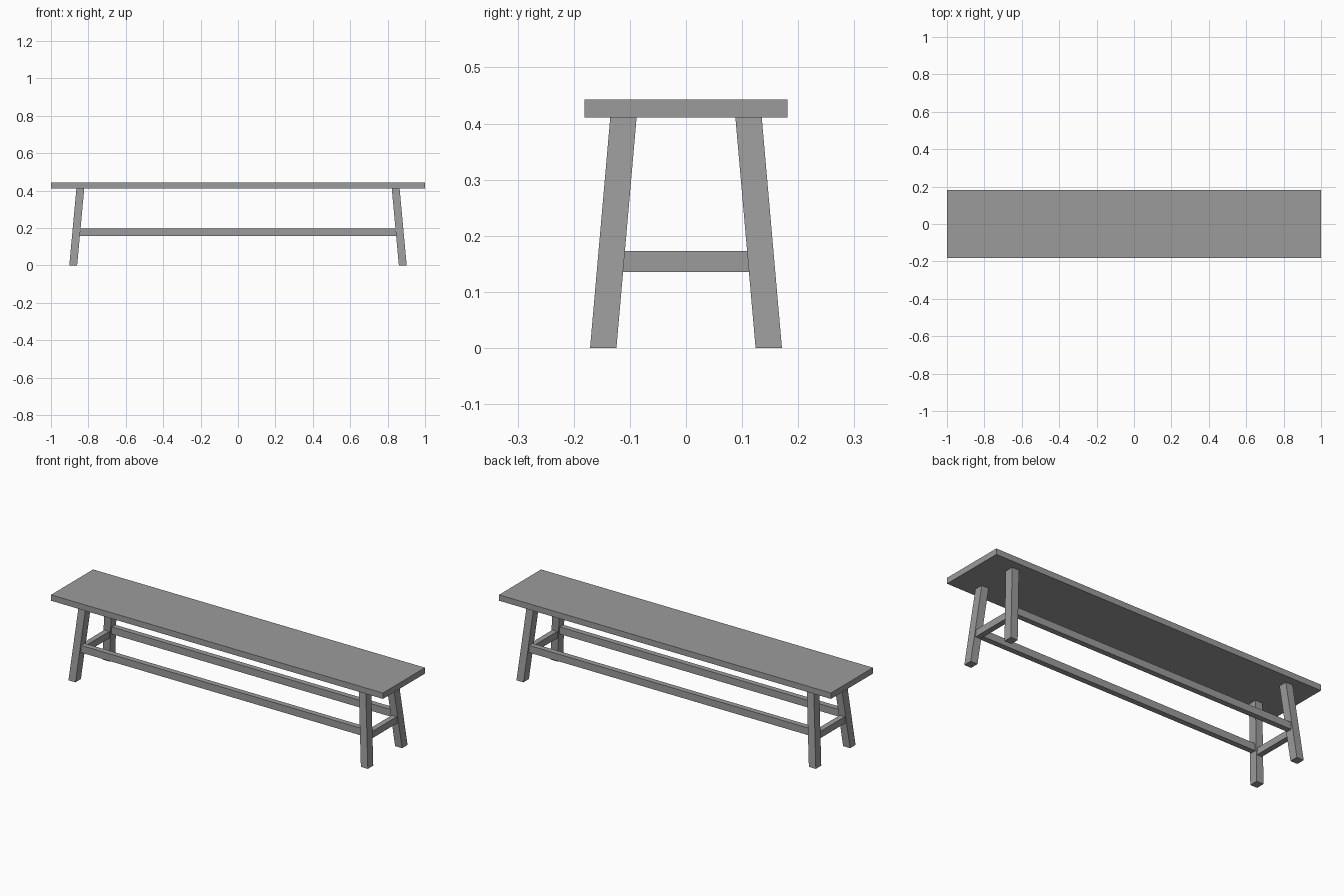
import bpy
import bmesh
from mathutils import Vector

cube = bpy.data.objects.get("Cube")
if cube:
    bpy.data.objects.remove(cube, do_unlink=True)

grey = bpy.data.materials.new("grey wood")
grey.use_nodes = True
colour = (0.33, 0.33, 0.33, 1)
grey.diffuse_color = colour
grey.node_tree.nodes["Principled BSDF"].inputs["Base Color"].default_value = colour

SEAT_BOTTOM, SEAT_TOP = 0.411, 0.443
FOOT = Vector((0.881, 0.1475, 0))
LEG_TOP = Vector((0.843, 0.1115, SEAT_BOTTOM))
LEG_SIZE = Vector((0.042, 0.047, 0))
RAIL_WIDTH = 0.03


def leg_centre(z):
    return FOOT.lerp(LEG_TOP, z / SEAT_BOTTOM)


def beam(name, shape):
    """Make a box whose unit corners (-1 or 1 on each axis) are placed by shape."""
    bm = bmesh.new()
    bmesh.ops.create_cube(bm, size=2)
    for v in bm.verts:
        v.co = shape(*v.co)
    bmesh.ops.recalc_face_normals(bm, faces=bm.faces)
    mesh = bpy.data.meshes.new(name)
    bm.to_mesh(mesh)
    bm.free()
    mesh.materials.append(grey)
    obj = bpy.data.objects.new(name, mesh)
    bpy.context.collection.objects.link(obj)


# Seat plank
beam("seat", lambda x, y, z: Vector((x, y * 0.181, SEAT_TOP if z > 0 else SEAT_BOTTOM)))

# Splayed legs, cut level at the floor and under the seat
for sx, side in ((1, "left"), (-1, "right")):
    for sy, end in ((-1, "front"), (1, "back")):
        def leg(x, y, z):
            c = LEG_TOP if z > 0 else FOOT
            return Vector((sx * c.x + x * LEG_SIZE.x / 2,
                           sy * c.y + y * LEG_SIZE.y / 2, c.z))
        beam(f"{end}_{side}_leg", leg)

# Long rails, their ends following the slope of the legs
for sy, end in ((-1, "front"), (1, "back")):
    def long_rail(x, y, z):
        height = 0.177 + z * 0.0195
        inner = leg_centre(height).x - LEG_SIZE.x / 2
        return Vector((x * inner, sy * leg_centre(0.177).y + y * RAIL_WIDTH / 2, height))
    beam(f"{end}_long_rail", long_rail)

# Short rails between the legs at each end
for sx, side in ((1, "left"), (-1, "right")):
    def short_rail(x, y, z):
        height = 0.154 + z * 0.0185
        inner = leg_centre(height).y - LEG_SIZE.y / 2
        return Vector((sx * leg_centre(0.154).x + x * RAIL_WIDTH / 2, y * inner, height))
    beam(f"{side}_short_rail", short_rail)
